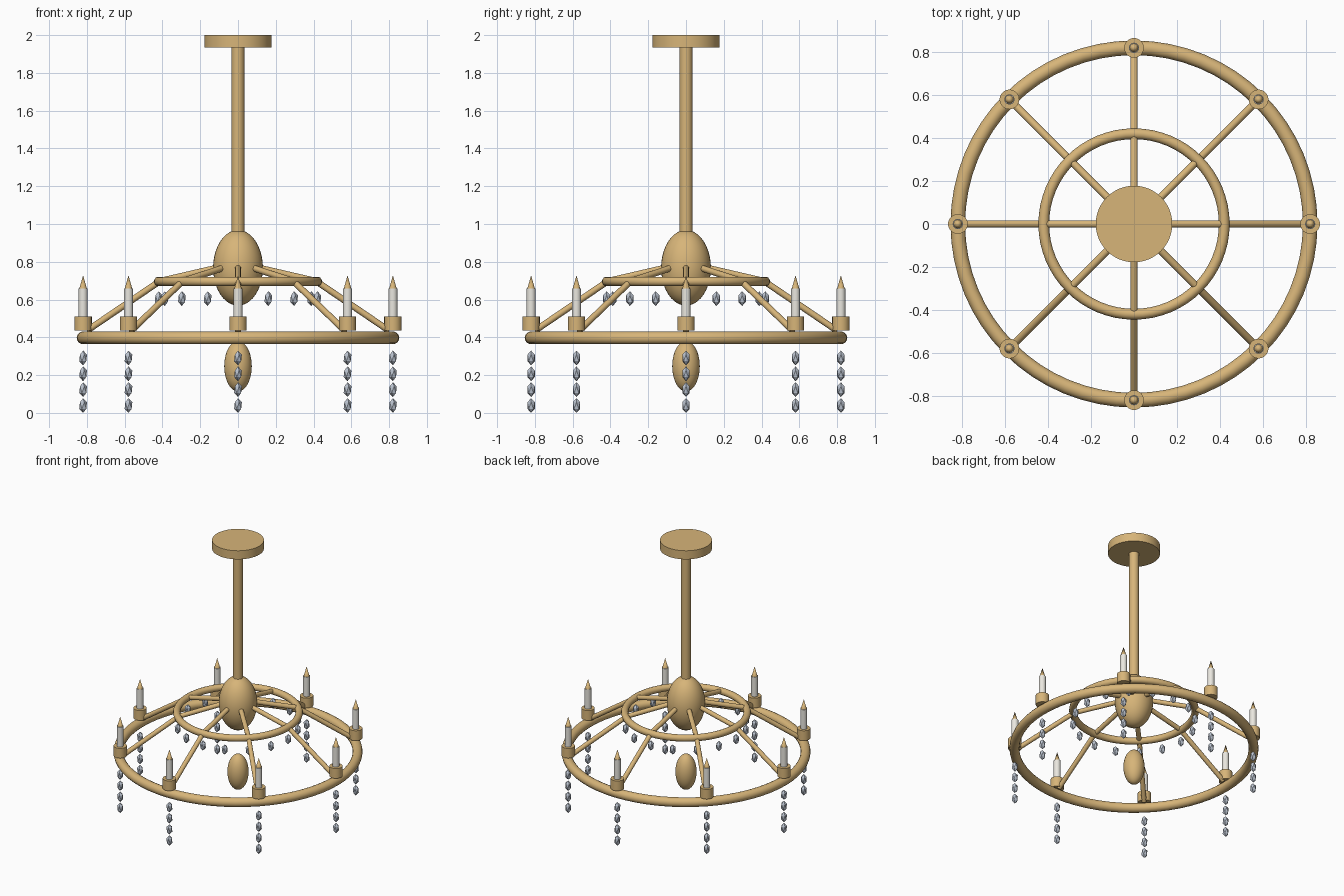
import bpy, math
from mathutils import Vector

if "Cube" in bpy.data.objects:
    bpy.data.objects.remove(bpy.data.objects["Cube"])


def material(name, rgb):
    m = bpy.data.materials.new(name)
    m.diffuse_color = (*rgb, 1)
    m.use_nodes = True
    m.node_tree.nodes["Principled BSDF"].inputs["Base Color"].default_value = m.diffuse_color
    return m


BRASS = material("brass", (0.68, 0.46, 0.19))
IVORY = material("ivory", (0.82, 0.80, 0.74))
GLASS = material("glass", (0.50, 0.55, 0.63))


def finish(name, mat, smooth=True):
    ob = bpy.context.object
    ob.name = name
    ob.data.materials.append(mat)
    if smooth:
        bpy.ops.object.transform_apply(location=False, rotation=False, scale=True)
        bpy.ops.object.shade_smooth_by_angle(angle=math.radians(40))
    return ob


def rod(name, a, b, r, mat=BRASS, sides=16, tip=None):
    # Straight bar between two points, optionally tapered
    a, b = Vector(a), Vector(b)
    d = b - a
    bpy.ops.mesh.primitive_cone_add(vertices=sides, radius1=r, radius2=r if tip is None else tip,
                                    depth=d.length, location=(a + b) / 2,
                                    rotation=d.to_track_quat('Z', 'Y').to_euler())
    return finish(name, mat)


def egg(name, z, r, half_height):
    bpy.ops.mesh.primitive_uv_sphere_add(segments=32, ring_count=20, radius=1, location=(0, 0, z))
    bpy.context.object.scale = (r, r, half_height)
    return finish(name, BRASS)


def ring(name, z, major, minor):
    bpy.ops.mesh.primitive_torus_add(location=(0, 0, z), major_radius=major, minor_radius=minor,
                                     major_segments=64, minor_segments=14)
    return finish(name, BRASS)


def crystal(name, loc):
    bpy.ops.mesh.primitive_ico_sphere_add(subdivisions=1, radius=1, location=loc)
    bpy.context.object.scale = (0.023, 0.023, 0.039)
    return finish(name, GLASS, smooth=False)


def polar(r, angle, z):
    return (r * math.cos(angle), r * math.sin(angle), z)


# Central column
rod("ceiling_plate", (0, 0, 1.935), (0, 0, 2.0), 0.178, sides=48)
rod("stem", (0, 0, 0.85), (0, 0, 1.94), 0.034, sides=24)
egg("hub", 0.768, 0.132, 0.2)
egg("lower_finial", 0.247, 0.073, 0.133)

# Rings
ring("outer_ring", 0.397, 0.82, 0.034)
ring("inner_ring", 0.696, 0.42, 0.025)

# Eight arms with candles and crystal strands
for i in range(8):
    t = i * math.tau / 8
    rod("upper_arm", polar(0.08, t, 0.775), polar(0.42, t, 0.696), 0.017)
    rod("lower_arm", polar(0.41, t, 0.70), polar(0.80, t, 0.435), 0.017)
    rod("candle_cup", polar(0.82, t, 0.435), polar(0.82, t, 0.51), 0.046, sides=20)
    rod("candle", polar(0.82, t, 0.50), polar(0.82, t, 0.658), 0.024, IVORY)
    rod("flame_tip", polar(0.82, t, 0.658), polar(0.82, t, 0.728), 0.02, sides=12, tip=0)
    for k in range(4):
        crystal("strand_crystal", polar(0.82, t, 0.039 + k * 0.084))

# Small drops below the inner ring
for i in range(16):
    crystal("inner_drop", polar(0.42, i * math.tau / 16, 0.605))
